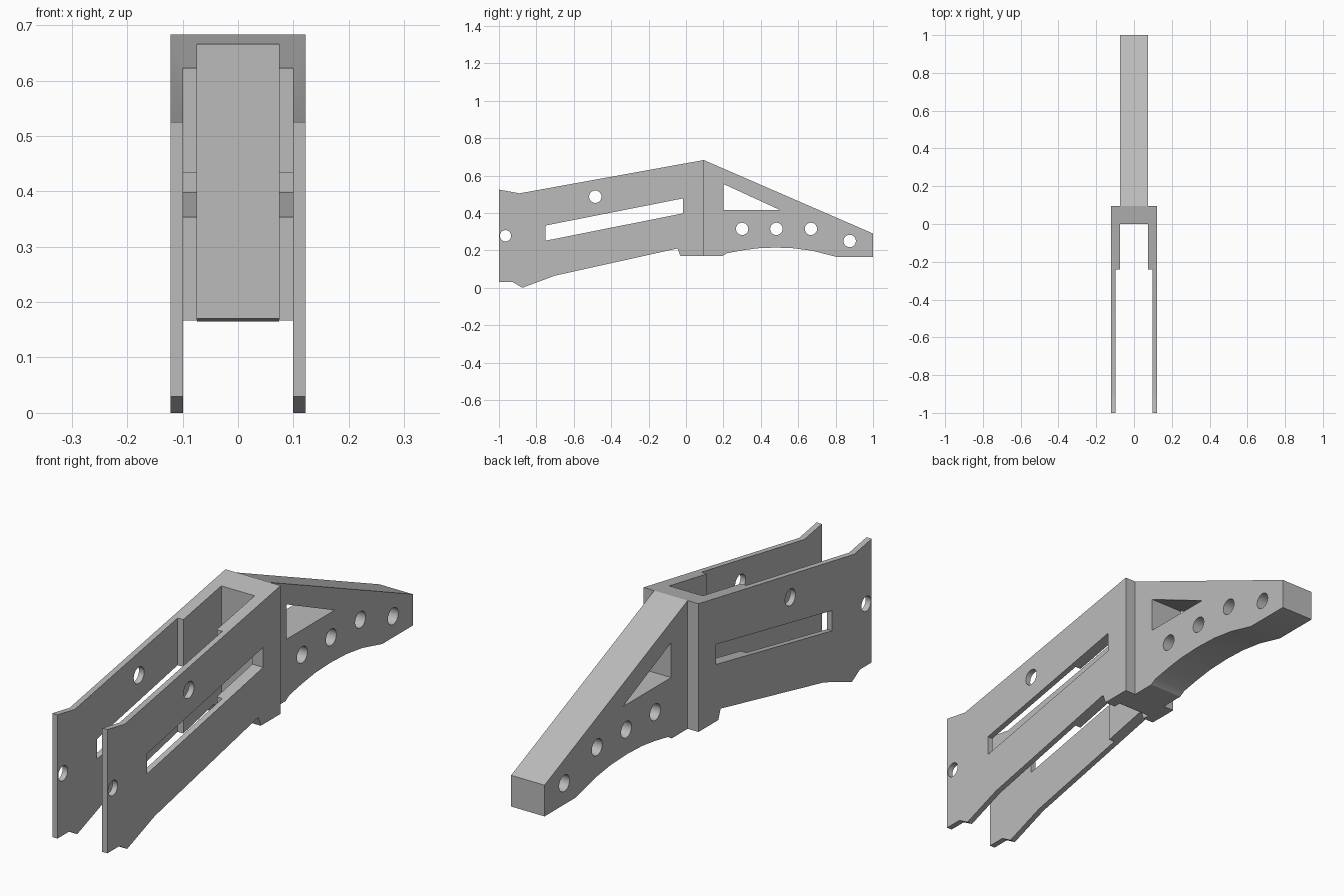
import bpy
import bmesh
from math import cos, sin, tau

if "Cube" in bpy.data.objects:
    bpy.data.objects.remove(bpy.data.objects["Cube"])

grey = bpy.data.materials.new("plain grey")
grey.use_nodes = True
colour = (0.5, 0.5, 0.5, 1)
grey.diffuse_color = colour
grey.node_tree.nodes["Principled BSDF"].inputs["Base Color"].default_value = colour


def prism(name, profile, half_width):
    """Extrude a (y, z) profile evenly to both sides of the centre plane."""
    bm = bmesh.new()
    face = bm.faces.new([bm.verts.new((-half_width, y, z)) for y, z in profile])
    side = bmesh.ops.extrude_face_region(bm, geom=[face])["geom"]
    moved = [v for v in side if isinstance(v, bmesh.types.BMVert)]
    bmesh.ops.translate(bm, verts=moved, vec=(2 * half_width, 0, 0))
    bmesh.ops.recalc_face_normals(bm, faces=bm.faces)
    mesh = bpy.data.meshes.new(name)
    bm.to_mesh(mesh)
    bm.free()
    mesh.materials.append(grey)
    obj = bpy.data.objects.new(name, mesh)
    bpy.context.collection.objects.link(obj)
    return obj


def circle(y, z, r, n=32):
    return [(y + r * cos(tau * i / n), z + r * sin(tau * i / n)) for i in range(n)]


def box(y0, y1):
    return [(y0, -0.2), (y1, -0.2), (y1, 0.9), (y0, 0.9)]


def cut(obj, profile, half_width=0.3):
    """Subtract a prism from the object and discard the cutter."""
    cutter = prism("cutter", profile, half_width)
    cutter.hide_render = True
    mod = obj.modifiers.new("cut", "BOOLEAN")
    mod.operation, mod.solver, mod.object = "DIFFERENCE", "EXACT", cutter
    bpy.context.view_layer.objects.active = obj
    bpy.ops.object.modifier_apply(modifier=mod.name)
    bpy.data.objects.remove(cutter)


def smooth(obj):
    bpy.ops.object.select_all(action="DESELECT")
    obj.select_set(True)
    bpy.context.view_layer.objects.active = obj
    bpy.ops.object.shade_smooth_by_angle(angle=0.5)


# Forked bracket: two side plates joined by a cross wall
fork = prism("forked_bracket", [
    (-1, 0.525), (-0.89, 0.505), (0.095, 0.683), (0.095, 0.17), (-0.03, 0.17),
    (-0.045, 0.21), (-0.7, 0.065), (-0.875, 0), (-0.925, 0.03), (-1, 0.03)], 0.122)

# Open channel, narrower where the plates thicken near the wall
cut(fork, box(-1.2, -0.24), 0.099)
cut(fork, box(-0.5, 0), 0.074)

# Long slot and pin holes through both plates
cut(fork, [(-0.75, 0.252), (-0.015, 0.398), (-0.015, 0.478), (-0.75, 0.333)])
cut(fork, circle(-0.485, 0.487, 0.033))
cut(fork, circle(-0.965, 0.278, 0.03))

# Tapered rear arm with an arched underside
arch = [(0.195, 0.17), (0.22, 0.185), (0.3, 0.2), (0.38, 0.211), (0.48, 0.215),
        (0.58, 0.211), (0.68, 0.197), (0.805, 0.165)]
arm = prism("rear_arm", [(1, 0.165), (1, 0.29), (0.095, 0.683), (0.095, 0.17)] + arch, 0.074)

# Triangular window and row of holes
cut(arm, [(0.2, 0.415), (0.505, 0.415), (0.2, 0.555)])
for y, z in [(0.3, 0.315), (0.483, 0.315), (0.668, 0.315), (0.875, 0.25)]:
    cut(arm, circle(y, z, 0.033))

for part in (fork, arm):
    smooth(part)
